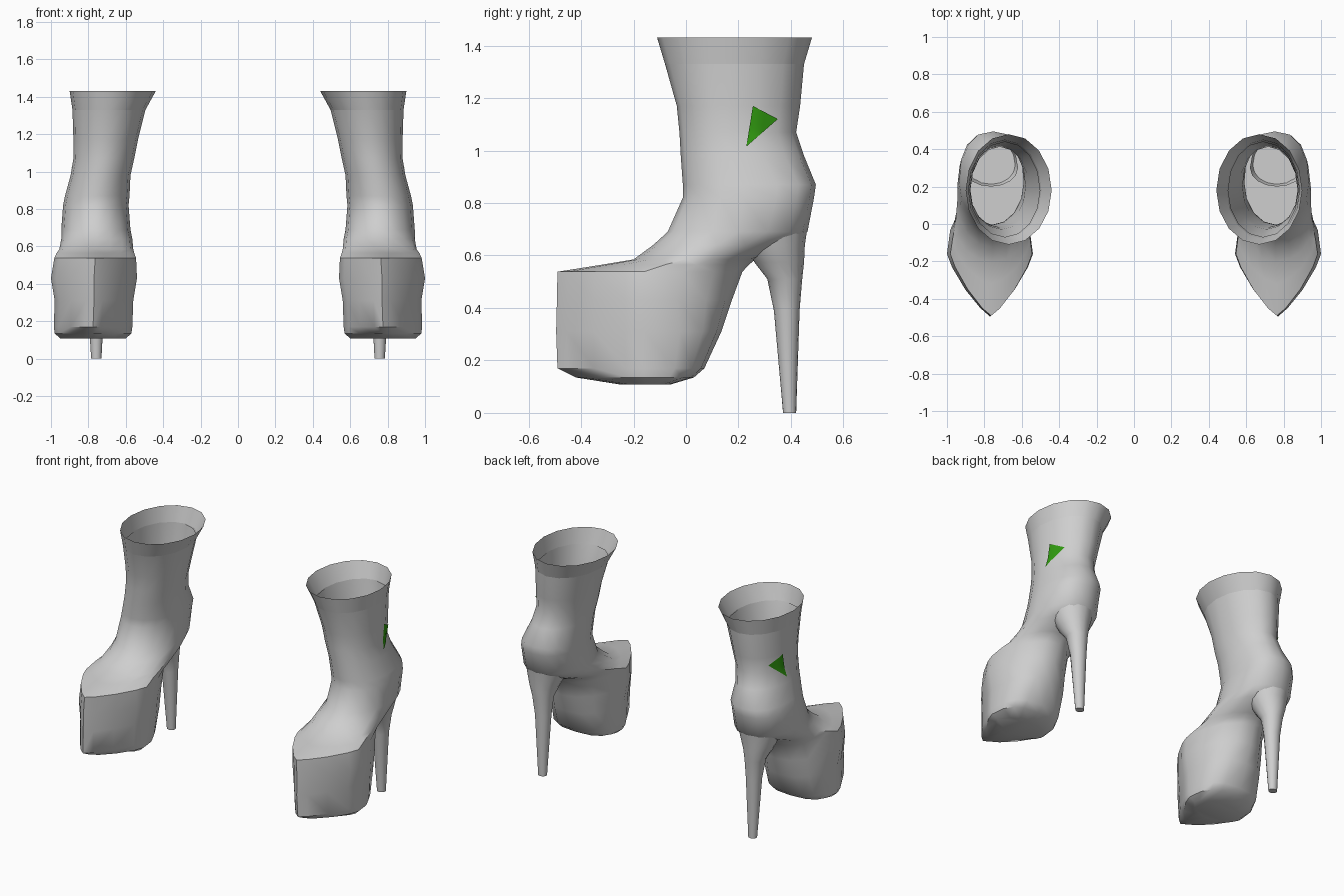
import bpy, bmesh, math
from mathutils import Vector
from mathutils.bvhtree import BVHTree

if "Cube" in bpy.data.objects:
    bpy.data.objects.remove(bpy.data.objects["Cube"], do_unlink=True)

SIDES = 16


def material(name, colour):
    m = bpy.data.materials.new(name)
    m.use_nodes = True
    m.diffuse_color = colour
    m.node_tree.nodes["Principled BSDF"].inputs["Base Color"].default_value = colour
    return m


grey = material("grey leather", (0.62, 0.62, 0.62, 1))
green = material("green patch", (0.03, 0.32, 0.005, 1))


def section(z, front, back, inner, outer, widest, nose=1.0, tail=1.0):
    """Horizontal outline; nose and tail set how pointed each end is."""
    pts = []
    cx, half = (inner + outer) / 2, (outer - inner) / 2
    for i in range(SIDES):
        a = 2 * math.pi * i / SIDES - math.pi / 2
        c, s = math.cos(a), math.sin(a)
        reach, power = (widest - front, nose) if s < 0 else (back - widest, tail)
        x = cx + half * math.copysign(abs(c) ** power, c)
        y = widest + reach * math.copysign(abs(s) ** power, s)
        pts.append(Vector((x, y, z)))
    return pts


def loft(rings, cap=True, flip=False):
    bm = bmesh.new()
    rows = [[bm.verts.new(p) for p in ring] for ring in rings]
    for a, b in zip(rows, rows[1:]):
        for i in range(SIDES):
            j = (i + 1) % SIDES
            bm.faces.new((a[i], b[i], b[j], a[j]))
    if cap:
        bm.faces.new(rows[-1][::-1])
    if flip:
        bmesh.ops.reverse_faces(bm, faces=bm.faces)
    return bm


def add_pair(bm, name, mat, angle=40):
    """Place the left part and its mirrored twin."""
    for side, sign in (("left", 1), ("right", -1)):
        part = bm.copy()
        if sign < 0:
            bmesh.ops.scale(part, vec=(-1, 1, 1), verts=part.verts)
            bmesh.ops.reverse_faces(part, faces=part.faces)
        mesh = bpy.data.meshes.new(side + "_" + name)
        part.to_mesh(mesh)
        part.free()
        mesh.materials.append(mat)
        ob = bpy.data.objects.new(side + "_" + name, mesh)
        bpy.context.collection.objects.link(ob)
        bpy.ops.object.select_all(action="DESELECT")
        bpy.context.view_layer.objects.active = ob
        ob.select_set(True)
        bpy.ops.object.shade_smooth_by_angle(angle=math.radians(angle))


# Ankle shaft, from the cuff seam to the instep
shaft = [
    section(1.33, -0.08, 0.45, 0.495, 0.885, 0.18),
    section(1.17, -0.035, 0.435, 0.535, 0.88, 0.18),
    section(1.07, -0.025, 0.42, 0.555, 0.88, 0.18),
    section(0.98, -0.02, 0.45, 0.575, 0.895, 0.2),
    section(0.87, -0.012, 0.495, 0.58, 0.925, 0.22, 1, 0.8),
    section(0.82, -0.012, 0.488, 0.585, 0.935, 0.22, 1, 0.8),
    section(0.69, -0.07, 0.463, 0.575, 0.945, 0.2, 1, 0.9),
]
# Foot and pointed platform
foot = [
    section(0.64, -0.125, 0.40, 0.565, 0.945, 0.12),
    section(0.585, -0.2, 0.265, 0.56, 0.955, 0.0),
    section(0.565, -0.32, 0.24, 0.555, 0.97, -0.08, 1.3),
    section(0.538, -0.49, 0.215, 0.545, 0.982, -0.16, 1.6),
    section(0.43, -0.492, 0.175, 0.54, 1.0, -0.16, 1.6),
    section(0.31, -0.495, 0.135, 0.56, 0.98, -0.16, 1.6, 0.8),
    section(0.17, -0.49, 0.07, 0.565, 0.985, -0.16, 1.6, 0.7),
    section(0.135, -0.42, 0.03, 0.57, 0.98, -0.16, 1.5, 0.7),
    section(0.108, -0.25, -0.06, 0.6, 0.95, -0.15, 1.2),
]
boot = loft(shaft + foot)
add_pair(boot, "boot", grey)

# Flared cuff
cuff = loft([section(1.43, -0.11, 0.48, 0.44, 0.90, 0.18), shaft[0]], cap=False)
add_pair(cuff, "cuff", grey)

# Lining facing the inside of the shaft
lining = []
for ring in shaft:
    mid = sum(ring, Vector()) / SIDES
    lining.append([mid + (p - mid) * 0.97 for p in ring])
add_pair(loft(lining, cap=True, flip=True), "lining", grey)

# Tapered heel
heel = loft([
    section(0.74, 0.2, 0.468, 0.62, 0.91, 0.3),
    section(0.64, 0.225, 0.453, 0.65, 0.885, 0.33),
    section(0.575, 0.26, 0.45, 0.68, 0.86, 0.35),
    section(0.51, 0.31, 0.443, 0.70, 0.83, 0.38),
    section(0.39, 0.335, 0.433, 0.71, 0.81, 0.385),
    section(0.0, 0.37, 0.42, 0.73, 0.785, 0.395),
])
add_pair(heel, "heel", grey)

# Triangular patch laid on the outer side of the shaft
tree = BVHTree.FromBMesh(boot)
patch = bmesh.new()
corners = [patch.verts.new((2, y, z)) for y, z in ((0.255, 1.17), (0.23, 1.015), (0.35, 1.12))]
patch.faces.new(corners)
bmesh.ops.subdivide_edges(patch, edges=patch.edges[:], cuts=5, use_grid_fill=True)
for v in patch.verts:
    hit = tree.ray_cast(v.co, Vector((-1, 0, 0)))[0]
    v.co = hit + Vector((0.006, 0, 0))
bmesh.ops.recalc_face_normals(patch, faces=patch.faces)
patch.normal_update()
if sum(f.normal.x for f in patch.faces) < 0:
    bmesh.ops.reverse_faces(patch, faces=patch.faces)
add_pair(patch, "side_patch", green)
